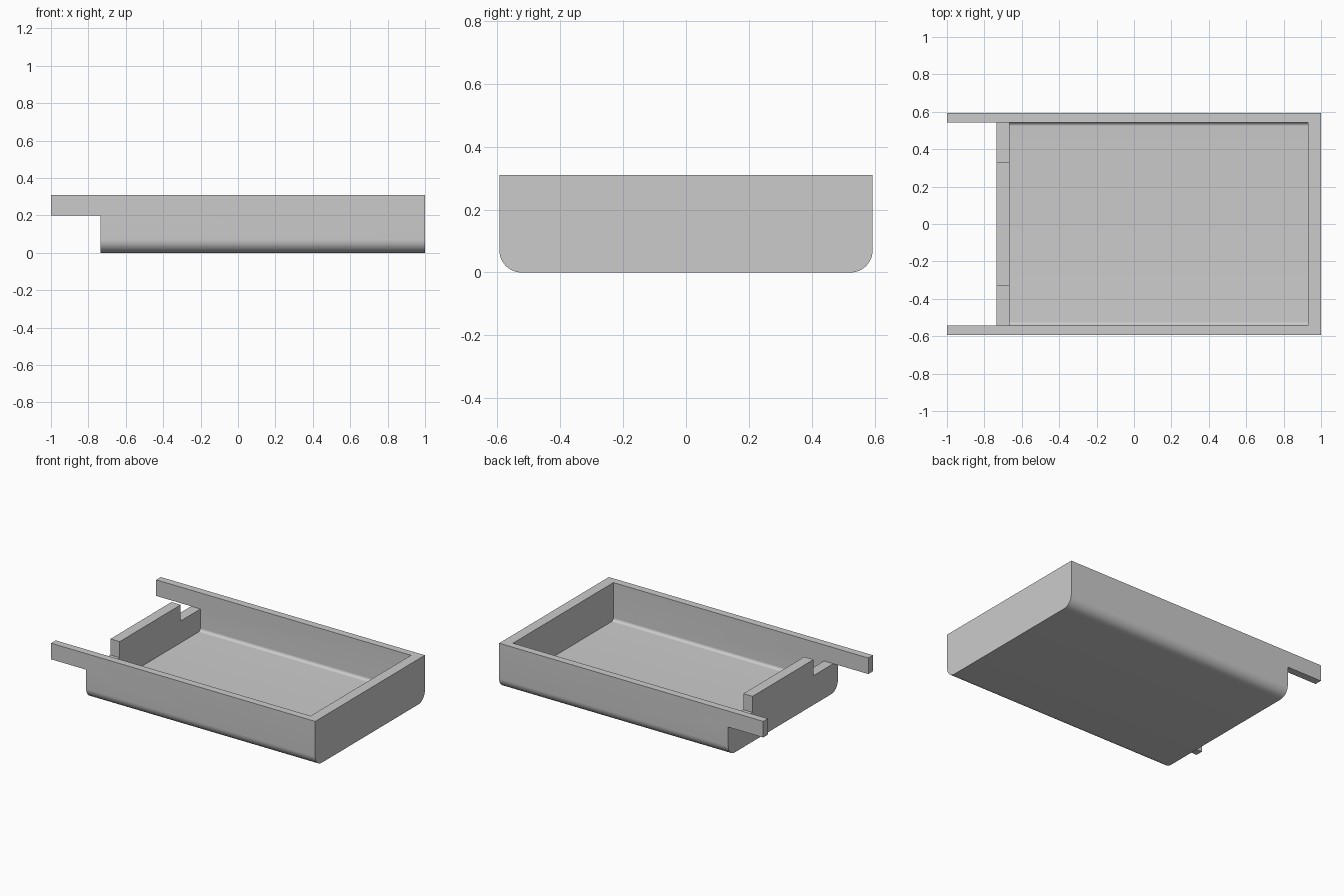
import bpy, bmesh
from math import sin, cos, pi

default = bpy.data.objects.get("Cube")
if default:
    bpy.data.objects.remove(default, do_unlink=True)

# Key sizes
HALF_Y, TOP = 0.593, 0.31
INNER_Y, FLOOR = 0.543, 0.05
END_X, INNER_LEFT, INNER_RIGHT = -0.735, -0.665, 0.93
RAIL_Z, TAB_Y = 0.2, 0.33

grey = bpy.data.materials.new("plain grey")
grey.use_nodes = True
colour = (0.6, 0.6, 0.6, 1)
grey.diffuse_color = colour
grey.node_tree.nodes["Principled BSDF"].inputs["Base Color"].default_value = colour


def trough_profile(half_y, bottom, top, radius, steps=12):
    """Cross-section in y and z with rounded lower corners."""
    pts = [(half_y, top), (-half_y, top)]
    for side in (-1, 1):
        for i in range(steps + 1):
            a = pi / 2 * (i if side < 0 else steps - i) / steps
            pts.append((side * (half_y - radius + radius * cos(a)),
                        bottom + radius - radius * sin(a)))
    return pts


def box_profile(y0, y1, z0, z1):
    return [(y0, z0), (y1, z0), (y1, z1), (y0, z1)]


def extrude_x(name, profile, x0, x1):
    """Solid made by sweeping a y-z profile along x."""
    bm = bmesh.new()
    face = bm.faces.new([bm.verts.new((x0, y, z)) for y, z in profile])
    swept = bmesh.ops.extrude_face_region(bm, geom=[face])["geom"]
    moved = [v for v in swept if isinstance(v, bmesh.types.BMVert)]
    bmesh.ops.translate(bm, verts=moved, vec=(x1 - x0, 0, 0))
    bmesh.ops.recalc_face_normals(bm, faces=bm.faces)
    mesh = bpy.data.meshes.new(name)
    bm.to_mesh(mesh)
    bm.free()
    mesh.materials.append(grey)
    obj = bpy.data.objects.new(name, mesh)
    bpy.context.collection.objects.link(obj)
    return obj


# Outer shell with rounded long lower edges
tray = extrude_x("tray", trough_profile(HALF_Y, 0, TOP, 0.07), -1, 1)

# Inner cavity, rail undercut, gap between the rails, end wall notches
cutters = [
    extrude_x("cavity_cutter", trough_profile(INNER_Y, FLOOR, 0.5, 0.02),
              INNER_LEFT, INNER_RIGHT),
    extrude_x("undercut_cutter", box_profile(-1, 1, -1, RAIL_Z), -1.2, END_X),
    extrude_x("rail_gap_cutter", box_profile(-INNER_Y, INNER_Y, 0.1, 0.5),
              -1.2, END_X),
]
for name, y0, y1 in (("right", -INNER_Y, -TAB_Y), ("left", TAB_Y, INNER_Y)):
    cutters.append(extrude_x(name + "_notch_cutter",
                             box_profile(y0, y1, RAIL_Z, 0.5), -0.9, -0.5))

bpy.ops.object.select_all(action="DESELECT")
bpy.context.view_layer.objects.active = tray
tray.select_set(True)
for cutter in cutters:
    cutter.hide_render = True
    mod = tray.modifiers.new(cutter.name, "BOOLEAN")
    mod.operation = "DIFFERENCE"
    mod.solver = "EXACT"
    mod.object = cutter
    bpy.ops.object.modifier_apply(modifier=mod.name)
    bpy.data.objects.remove(cutter, do_unlink=True)

# Smooth fillets, crisp edges elsewhere
bpy.ops.object.shade_smooth_by_angle(angle=pi / 6)
